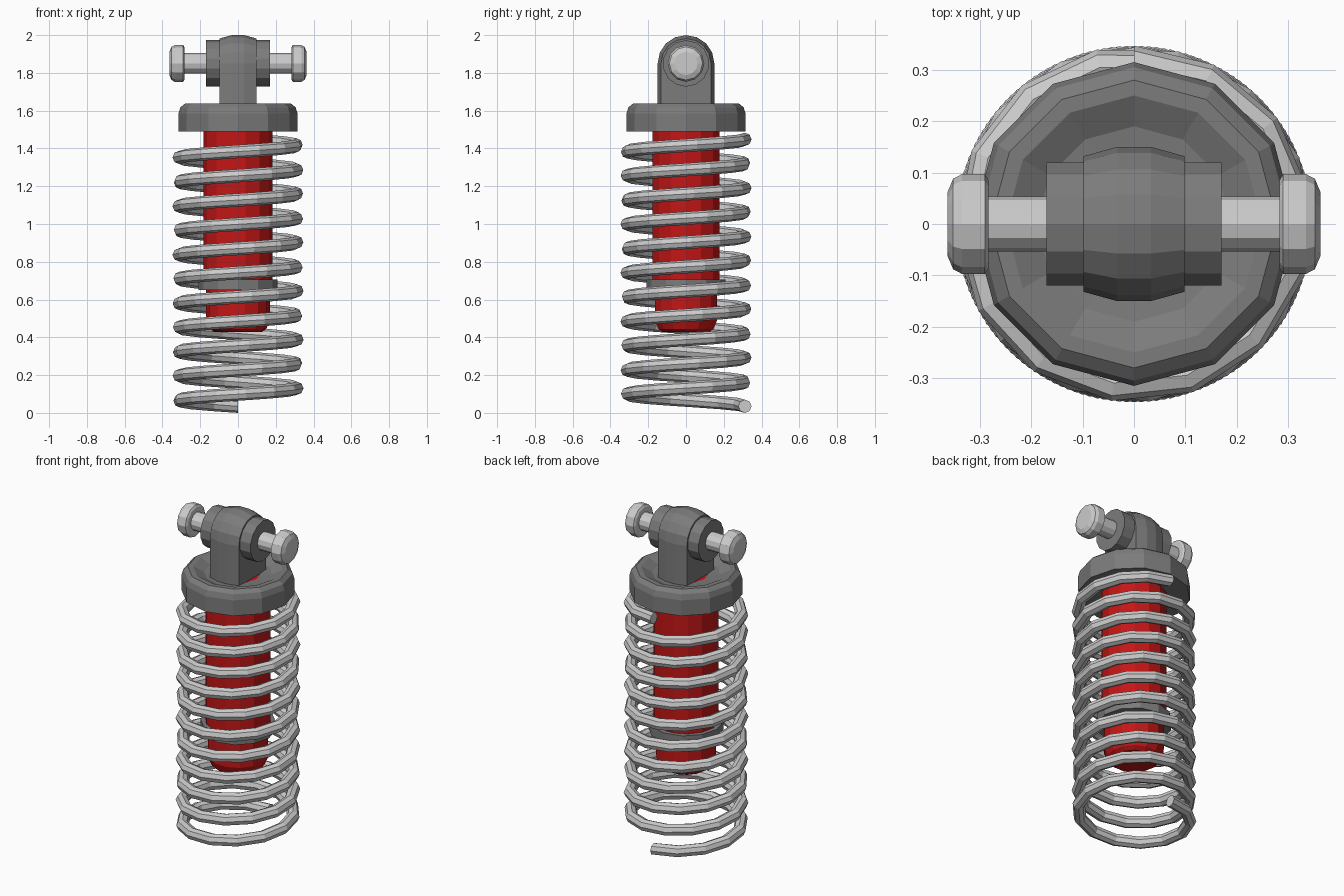
import bpy, bmesh
from math import sin, cos, pi, tau
from mathutils import Matrix, Vector

if "Cube" in bpy.data.objects:
    bpy.data.objects.remove(bpy.data.objects["Cube"])


def material(name, rgb):
    m = bpy.data.materials.new(name)
    m.diffuse_color = (*rgb, 1)
    m.use_nodes = True
    m.node_tree.nodes["Principled BSDF"].inputs["Base Color"].default_value = m.diffuse_color
    return m


RED = material("red_paint", (0.55, 0.008, 0.008))
DARK = material("dark_metal", (0.2, 0.2, 0.2))


def finish(bm, name, mat=None):
    bmesh.ops.recalc_face_normals(bm, faces=bm.faces)
    mesh = bpy.data.meshes.new(name)
    bm.to_mesh(mesh)
    bm.free()
    ob = bpy.data.objects.new(name, mesh)
    bpy.context.collection.objects.link(ob)
    if mat:
        mesh.materials.append(mat)
    return ob


def loft(rings, name, mat=None):
    """Skin a list of closed rings and cap both ends."""
    bm = bmesh.new()
    vs = [[bm.verts.new(p) for p in ring] for ring in rings]
    n = len(vs[0])
    for a, b in zip(vs, vs[1:]):
        for i in range(n):
            j = (i + 1) % n
            bm.faces.new((a[i], a[j], b[j], b[i]))
    bm.faces.new(vs[0][::-1])
    bm.faces.new(vs[-1])
    return finish(bm, name, mat)


def lathe(profile, sides, name, mat=None, matrix=Matrix()):
    """Turn (radius, height) pairs around z, then place with a matrix."""
    rings = [[matrix @ Vector((r * cos(tau * i / sides), r * sin(tau * i / sides), h))
              for i in range(sides)] for r, h in profile]
    return loft(rings, name, mat)


# coil spring: starts at the back and climbs counterclockwise
TURNS, STEPS, COIL_R, WIRE_R = 11, 148, 0.312, 0.035
Z0, Z1 = 0.035, 1.448
rings = []
for s in range(STEPS + 1):
    t = s / STEPS
    a = pi / 2 + tau * TURNS * t
    out = Vector((cos(a), sin(a), 0))
    up = Vector((0, 0, 1))
    c = out * COIL_R + up * (Z0 + (Z1 - Z0) * t)
    rings.append([c + WIRE_R * (cos(tau * k / 8) * out + sin(tau * k / 8) * up)
                  for k in range(8)])
loft(rings, "coil_spring")

# damper body, collar and lower tube
lathe([(0.183, 0.70), (0.183, 1.602)], 14, "damper_body", RED)
lathe([(0.21, 0.65), (0.21, 0.705)], 12, "damper_collar", DARK)
lathe([(0.125, 0.427), (0.15, 0.445), (0.169, 0.49), (0.169, 0.66)], 14,
      "lower_tube", RED)

# upper spring seat with a shallow dished top
lathe([(0.315, 1.49), (0.315, 1.585), (0.305, 1.618), (0.28, 1.638),
       (0.25, 1.638), (0.19, 1.608), (0.10, 1.60)], 12, "spring_seat", DARK)

# mounting eye: arch-shaped block with a crowned rim
EYE_Z = 1.85


def arch(x, r):
    arc = [(r * cos(pi * i / 8), EYE_Z + r * sin(pi * i / 8)) for i in range(9)]
    return [Vector((x, y, z)) for y, z in [(r, 1.59)] + arc + [(-r, 1.59)]]


loft([arch(x, r) for x, r in ((-0.098, 0.132), (-0.033, 0.15),
                              (0.033, 0.15), (0.098, 0.132))],
     "mounting_eye", DARK)

# bushing through the eye, then the pin with its two rounded heads
ALONG_X = Matrix.Translation((0, 0, EYE_Z)) @ Matrix.Rotation(pi / 2, 4, 'Y')
lathe([(0.123, -0.17), (0.123, 0.17)], 14, "eye_bushing", DARK, ALONG_X)
lathe([(0.054, -0.30), (0.054, 0.30)], 12, "mounting_pin", None, ALONG_X)
for side, label in ((-1, "left"), (1, "right")):
    lathe([(r, side * h) for r, h in ((0.085, 0.283), (0.097, 0.29), (0.097, 0.335),
                                      (0.088, 0.352), (0.062, 0.363))],
          12, f"pin_head_{label}", None, ALONG_X)
